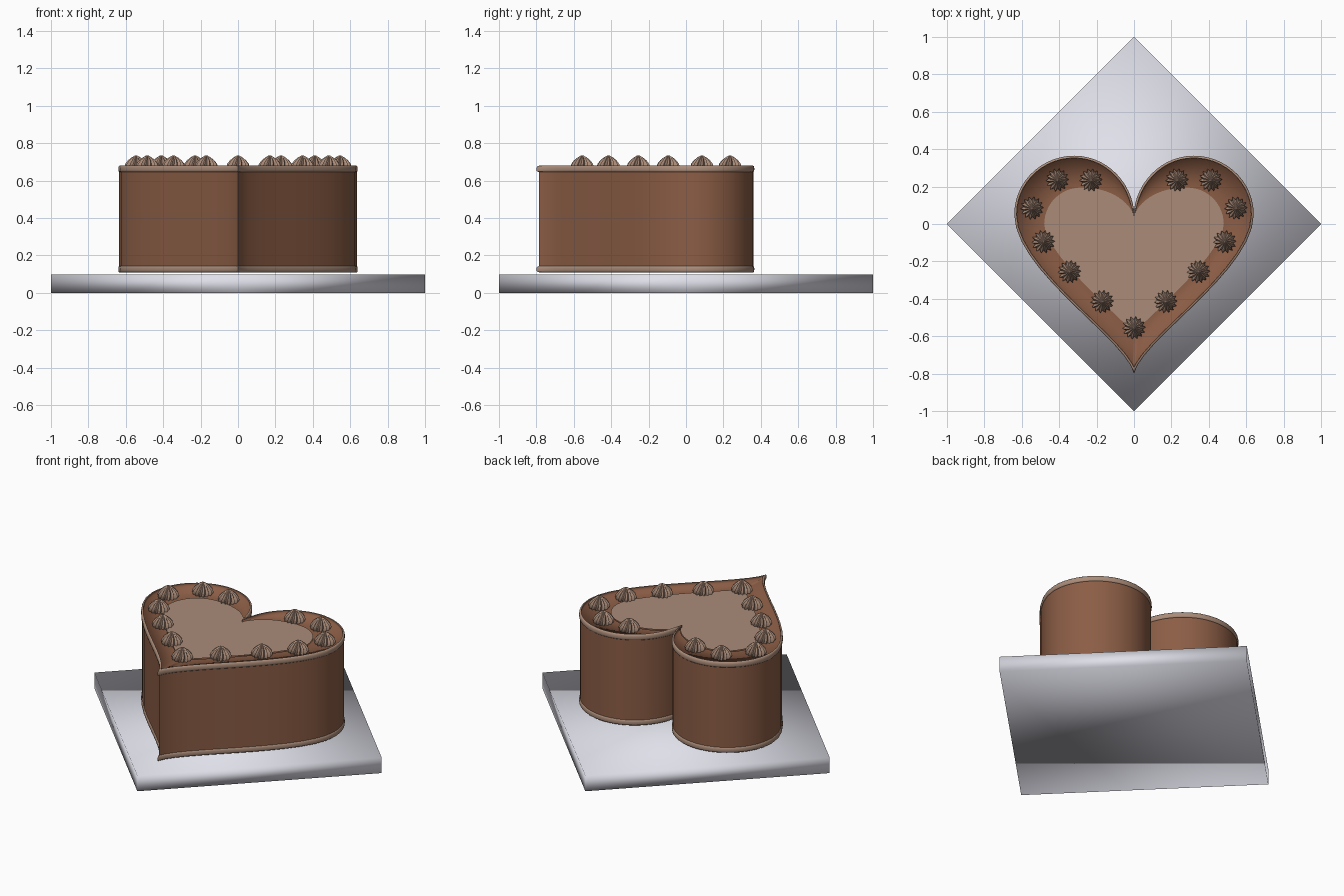
import bpy, math
from mathutils import Vector
from mathutils.geometry import interpolate_bezier

if "Cube" in bpy.data.objects:
    bpy.data.objects.remove(bpy.data.objects["Cube"])


def material(name, rgb):
    m = bpy.data.materials.new(name)
    m.diffuse_color = (*rgb, 1)
    m.use_nodes = True
    m.node_tree.nodes["Principled BSDF"].inputs["Base Color"].default_value = m.diffuse_color
    return m


SPONGE = material("chocolate", (0.26, 0.11, 0.06))
CREAM = material("light_chocolate", (0.40, 0.26, 0.19))
SILVER = material("board_silver", (0.74, 0.74, 0.82))


def add_mesh(name, verts, faces, mat, angle=None):
    me = bpy.data.meshes.new(name)
    me.from_pydata(verts, [], faces)
    me.validate()
    me.polygons.foreach_set("use_smooth", [True] * len(me.polygons))
    if angle:
        me.set_sharp_from_angle(angle=math.radians(angle))
    me.materials.append(mat)
    ob = bpy.data.objects.new(name, me)
    bpy.context.collection.objects.link(ob)
    return ob


def loft(name, rings, mat, closed=False, cap_start=False, cap_end=False, angle=None):
    """Bridge equal-length counter-clockwise rings, listed bottom to top."""
    n = len(rings[0])
    verts = [p for r in rings for p in r]
    faces = []
    for k in range(len(rings) if closed else len(rings) - 1):
        a, b = k * n, (k + 1) % len(rings) * n
        for i in range(n):
            j = (i + 1) % n
            faces.append((a + i, a + j, b + j, b + i))
    if cap_start:
        faces.append(tuple(reversed(range(n))))
    if cap_end:
        faces.append(tuple(range(len(verts) - n, len(verts))))
    return add_mesh(name, verts, faces, mat, angle)


def heart(knots, steps=14):
    """Closed heart from Bezier knots (in, point, out) of its right half, tip to notch."""
    half = []
    for (_, p0, h0), (h1, p1, _) in zip(knots, knots[1:]):
        seg = interpolate_bezier(*(Vector((*q, 0)) for q in (p0, h0, h1, p1)), steps)
        half += [(v.x, v.y) for v in seg[:-1]]
    half.append(knots[-1][1])
    return half + [(-x, y) for x, y in reversed(half[1:-1])]


def inset(loop, d):
    out = []
    for i, p in enumerate(loop):
        p, a, b = Vector(p), Vector(loop[i - 1]), Vector(loop[(i + 1) % len(loop)])
        e1, e2 = (p - a).normalized(), (b - p).normalized()
        n1, n2 = Vector((-e1.y, e1.x)), Vector((-e2.y, e2.x))
        m = (n1 + n2).normalized()
        q = p + m * min(d / max(m.dot(n1), 0.01), 3 * d)
        out.append((q.x, q.y))
    return out


def at(loop, z):
    return [(x, y, z) for x, y in loop]


OUTER = heart([(None, (0, -0.80), (0.04, -0.62)),
               ((0.64, -0.25), (0.64, 0.05), (0.64, 0.23)),
               ((0.49, 0.365), (0.32, 0.365), (0.15, 0.365)),
               ((0.02, 0.23), (0, 0.075), None)])
INNER = heart([(None, (0, -0.58), (0.10, -0.48)),
               ((0.48, -0.15), (0.48, 0.0), (0.48, 0.10)),
               ((0.40, 0.195), (0.28, 0.195), (0.16, 0.195)),
               ((0.05, 0.15), (0, 0.05), None)])

# Diamond board, softly shaded
loft("cake_board", [[(1, 0, z), (0, 1, z), (-1, 0, z), (0, -1, z)] for z in (0, 0.097)],
     SILVER, cap_start=True, cap_end=True)

# Cake side wall
wall = inset(OUTER, 0.005)
loft("cake_side", [at(wall, 0.115), at(wall, 0.67)], SPONGE, cap_start=True, angle=40)

# Rounded cream beads around the top and bottom edges
bead = [(0.012, 0), (0.005, 0), (0.001, 0.004), (0, 0.012), (0, 0.022),
        (0.002, 0.030), (0.006, 0.034), (0.012, 0.034)]
for name, z0 in (("bottom_bead", 0.11), ("top_bead", 0.646)):
    loft(name, [at(inset(OUTER, d), z0 + z) for d, z in bead], CREAM,
         closed=True, angle=50)

# Recessed top: lip flowing smoothly into the floor
lip = inset(OUTER, 0.0125)
loft("cake_top", [at(lip, 0.678), at(lip, 0.662), at(INNER, 0.662)], SPONGE)

# Light heart panel in the middle
add_mesh("heart_panel", at(INNER, 0.667), [tuple(range(len(INNER)))], CREAM)


# Piped cream rosettes
def rosette(name, cx, cy, ridges=14):
    rings = []
    for k, (r, z) in enumerate([(0.056, 0.663), (0.062, 0.676), (0.058, 0.690),
                                (0.044, 0.708), (0.024, 0.724), (0.005, 0.735)]):
        ring = []
        for i in range(ridges * 2):
            a = math.pi * i / ridges + 0.05 * k
            s = r * (1 if i % 2 == 0 else 0.74)
            ring.append((cx + s * math.cos(a), cy + s * math.sin(a), z))
        rings.append(ring)
    loft(name, rings, CREAM, cap_start=True, cap_end=True, angle=40)


rosette("rosette_tip", 0, -0.555)
spots = [(0.23, 0.235), (0.41, 0.235), (0.545, 0.085),
         (0.485, -0.095), (0.345, -0.255), (0.17, -0.415)]
for i, (x, y) in enumerate(spots):
    rosette(f"rosette_right_{i}", x, y)
    rosette(f"rosette_left_{i}", -x, y)
